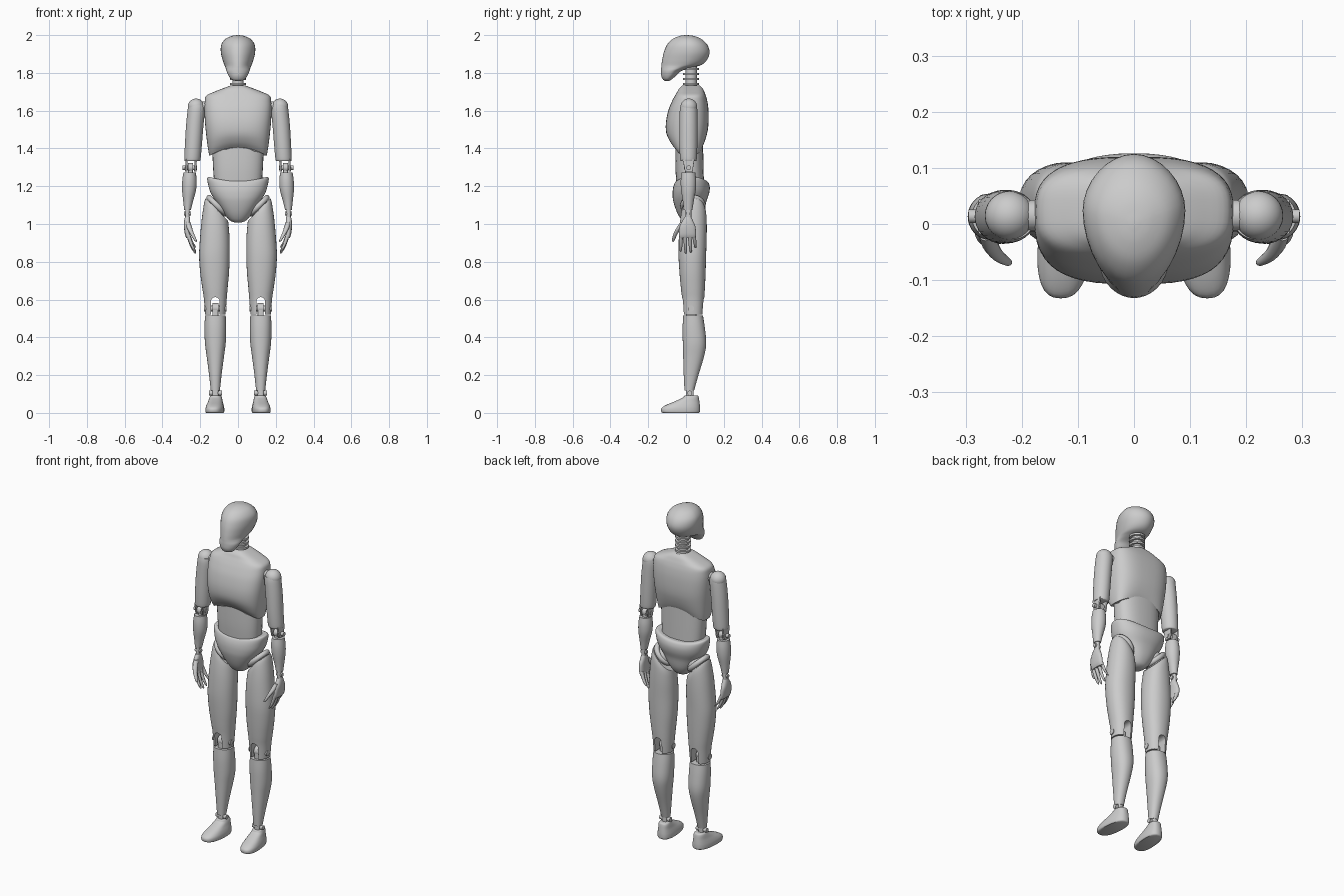
import bpy, bmesh, math
from mathutils import Matrix


def finish(name, bm, mirror=True, cutter=None, angle=40):
    me = bpy.data.meshes.new(name)
    bmesh.ops.recalc_face_normals(bm, faces=bm.faces)
    bm.to_mesh(me)
    bm.free()
    ob = bpy.data.objects.new(name, me)
    bpy.context.collection.objects.link(ob)
    if cutter:
        mod = ob.modifiers.new("slot", 'BOOLEAN')
        mod.operation, mod.object, mod.solver = 'DIFFERENCE', cutter, 'EXACT'
        bpy.context.view_layer.update()
        dg = bpy.context.evaluated_depsgraph_get()
        ob.data = bpy.data.meshes.new_from_object(ob.evaluated_get(dg))
        ob.modifiers.clear()
    bpy.ops.object.select_all(action='DESELECT')
    ob.select_set(True)
    bpy.context.view_layer.objects.active = ob
    bpy.ops.object.shade_smooth_by_angle(angle=math.radians(angle))
    if mirror:
        m = ob.modifiers.new("mirror", 'MIRROR')
        m.use_mirror_merge = False
    return ob


def spline(p, steps):
    """Catmull-Rom through section tuples."""
    out = []
    for i in range(len(p) - 1):
        a, b, c, d = p[max(i - 1, 0)], p[i], p[i + 1], p[min(i + 2, len(p) - 1)]
        for k in range(steps):
            t = k / steps
            out.append([0.5 * (2 * q + (r - o) * t + (2 * o - 5 * q + 4 * r - s) * t * t
                               + (3 * q - o - 3 * r + s) * t ** 3)
                        for o, q, r, s in zip(a, b, c, d)])
    return out + [list(p[-1])]


def loft(name, sections, mirror=True, n=32, power=2.0, mid=0.5, steps=4, warp=None, cutter=None):
    """Stack of superellipse rings; each section is (z, centre x, half width, front y, back y)."""
    bm = bmesh.new()
    rings = []
    for z, cx, rx, yf, yb in spline(sections, steps):
        yc = yf + mid * (yb - yf)
        ring = []
        for i in range(n):
            a = 2 * math.pi * i / n
            c, s = math.cos(a), math.sin(a)
            x = cx + rx * math.copysign(abs(c) ** (2 / power), c)
            ry = yb - yc if s > 0 else yc - yf
            y = yc + ry * math.copysign(abs(s) ** (2 / power), s)
            ring.append(bm.verts.new(warp(x, y, z) if warp else (x, y, z)))
        rings.append(ring)
    for r, q in zip(rings, rings[1:]):
        for i in range(n):
            j = (i + 1) % n
            bm.faces.new((r[i], r[j], q[j], q[i]))
    bm.faces.new(rings[0])
    bm.faces.new(rings[-1])
    return finish(name, bm, mirror, cutter)


def cyl(name, loc, r, depth, axis='Z', mirror=True):
    bm = bmesh.new()
    rot = Matrix.Rotation(math.pi / 2, 4, axis if axis != 'Z' else 'Y') if axis != 'Z' else Matrix()
    bmesh.ops.create_cone(bm, cap_ends=True, segments=24, radius1=r, radius2=r, depth=depth,
                          matrix=Matrix.Translation(loc) @ rot)
    return finish(name, bm, mirror)


def ball(name, loc, r):
    bm = bmesh.new()
    bmesh.ops.create_uvsphere(bm, u_segments=24, v_segments=16, radius=r, matrix=Matrix.Translation(loc))
    return finish(name, bm)


def pin(name, loc, r, width):  # cylinder lying along x
    return cyl(name, loc, r, width, 'Y')


# Head with overhanging jaw
loft("head", [(1.757, 0, .012, -.11, -.09), (1.765, 0, .034, -.122, -.077), (1.785, 0, .05, -.131, -.052),
              (1.81, 0, .061, -.132, -.025), (1.828, 0, .066, -.131, .03), (1.842, 0, .072, -.13, .082),
              (1.87, 0, .082, -.126, .112), (1.91, 0, .091, -.117, .125), (1.95, 0, .088, -.1, .112),
              (1.98, 0, .066, -.07, .08), (1.995, 0, .034, -.035, .045), (2.0, 0, .006, -.005, .008)],
     mirror=False, power=1.9, mid=.58)

# Neck column with discs
cyl("neck", (0, .027, 1.79), .03, .14, mirror=False)
for i in range(4):
    cyl("neck_disc", (0, .027, 1.742 + .026 * i), .043, .011, mirror=False)


# Chest with arched lower edge
def arch(x, y, z):
    w = max(0, min(1, (1.5 - z) / .14))
    return (x, y, z + w * .045 * (1 - min(1, (x / .15) ** 2)))


loft("chest", [(1.362, 0, .152, -.055, .085), (1.40, 0, .159, -.08, .097), (1.46, 0, .167, -.102, .11),
               (1.53, 0, .174, -.107, .119), (1.60, 0, .178, -.094, .119), (1.65, 0, .176, -.074, .113),
               (1.68, 0, .167, -.058, .105), (1.70, 0, .126, -.046, .097), (1.718, 0, .08, -.036, .088),
               (1.732, 0, .042, -.02, .075)],
     mirror=False, n=48, power=2.9, warp=arch)

# Abdomen
loft("abdomen", [(1.2, 0, .125, -.05, .095), (1.3, 0, .132, -.056, .093), (1.43, 0, .138, -.055, .09)],
     mirror=False, power=2.5)

# Pelvis with dipped waistband
loft("pelvis", [(1.008, 0, .018, 0, .05), (1.02, 0, .045, -.022, .072), (1.06, 0, .078, -.047, .095),
                (1.12, 0, .118, -.067, .108), (1.17, 0, .146, -.071, .122), (1.21, 0, .158, -.068, .126),
                (1.24, 0, .163, -.06, .12), (1.252, 0, .156, -.052, .11), (1.253, 0, .14, -.045, .1)],
     mirror=False, n=48, power=2.3,
     warp=lambda x, y, z: (x, y, z - max(0, z - 1.12) / .13 * .025 * (1 - (x / .165) ** 2)))

# Hip joint and slanted hip ring
ball("hip_ball", (.108, .038, 1.085), .058)
bm = bmesh.new()
tilt = Matrix.Translation((.11, .037, 1.097)) @ Matrix.Rotation(-math.pi / 4, 4, 'Y')
ring = []
for i in range(32):
    a = 2 * math.pi * i / 32
    row = []
    for k in range(10):
        b = 2 * math.pi * k / 10
        r = .06 + .015 * math.cos(b)
        row.append(bm.verts.new(tilt @ Matrix.Scale(1, 4) @ Matrix.Translation(
            (r * math.cos(a), .9 * r * math.sin(a), .015 * math.sin(b))).to_translation()))
    ring.append(row)
for i in range(32):
    for k in range(10):
        bm.faces.new((ring[i][k], ring[i - 1][k], ring[i - 1][k - 1], ring[i][k - 1]))
finish("hip_ring", bm)

# Knee slot cutter: box with rounded top
slot = loft("knee_slot_cutter", [(-.2, .12, .023, .48, .583), (.3, .12, .023, .48, .583)], mirror=False, n=4)
bm = bmesh.new()
pts = [(.097, .48), (.143, .48)] + [(.12 + .023 * math.cos(math.pi * i / 8), .59 + .023 * math.sin(math.pi * i / 8))
                                   for i in range(9)]
face = bm.faces.new([bm.verts.new((x, -.2, z)) for x, z in pts])
ext = bmesh.ops.extrude_face_region(bm, geom=[face])
bmesh.ops.translate(bm, vec=(0, .5, 0), verts=[v for v in ext["geom"] if isinstance(v, bmesh.types.BMVert)])
bpy.data.objects.remove(slot)
slot = finish("knee_slot_cutter", bm, mirror=False)
slot.hide_render = True


# Thigh with slanted top
def slant(x, y, z):
    w = max(0, min(1, (z - .88) / .18))
    return (x, y, z + w * (x - .112))


loft("thigh", [(.522, .12, .054, -.015, .09), (.6, .12, .06, -.02, .096), (.66, .122, .067, -.027, .1),
               (.75, .124, .077, -.035, .104), (.85, .125, .081, -.04, .107), (.96, .12, .075, -.036, .11),
               (1.04, .115, .066, -.027, .108), (1.075, .112, .06, -.018, .1)],
     power=2.2, warp=slant, cutter=slot)
bpy.data.objects.remove(slot)

# Knee joint
pin("knee_pin", (.12, .027, .553), .016, .118)
pin("knee_hinge", (.12, .027, .553), .028, .032)
loft("knee_tongue", [(.5, .12, .016, 0, .055), (.55, .12, .016, 0, .055)], power=6, steps=1)

# Shin
loft("shin", [(.118, .12, .024, -.008, .043), (.2, .12, .033, -.012, .066), (.3, .12, .046, -.015, .096),
              (.37, .12, .055, -.017, .107), (.45, .12, .057, -.018, .1), (.515, .12, .055, -.015, .09)],
     power=2.2)

# Ankle and foot
loft("ankle", [(.07, .12, .016, 0, .04), (.13, .12, .016, 0, .04)], power=4, steps=1)
pin("ankle_pin", (.12, .02, .105), .013, .068)
loft("foot", [(0, .12, .044, -.122, .067), (.006, .12, .048, -.131, .073), (.025, .12, .048, -.13, .074),
              (.042, .12, .044, -.105, .073), (.06, .12, .038, -.062, .071), (.08, .12, .033, -.018, .068),
              (.09, .12, .029, -.01, .064), (.093, .12, .022, -.003, .055)],
     power=2.5, warp=lambda x, y, z: (x - .08 * y, y, z))

# Shoulder and upper arm
pin("shoulder_axle", (.19, .015, 1.62), .028, .05)
ball("shoulder_ball", (.222, .015, 1.62), .044)
loft("upper_arm", [(1.333, .242, .038, -.026, .052), (1.345, .241, .043, -.031, .057),
                   (1.42, .236, .045, -.035, .06), (1.52, .229, .046, -.035, .061),
                   (1.6, .221, .046, -.033, .06), (1.63, .219, .044, -.028, .057)])

# Elbow fork, hinge and pin
for dx in (-.024, .024):
    loft("elbow_fork", [(1.278, .25 + dx, .006, -.005, .035), (1.345, .248 + dx, .006, -.018, .045)], power=5, steps=1)
loft("elbow_tongue", [(1.25, .253, .013, -.005, .035), (1.3, .251, .013, -.005, .035)], power=5, steps=1)
pin("elbow_hinge", (.252, .014, 1.298), .024, .026)
pin("elbow_pin", (.256, .014, 1.298), .012, .078)

# Forearm and wrist
loft("forearm", [(1.075, .267, .018, -.012, .034), (1.12, .264, .026, -.017, .041),
                 (1.18, .259, .037, -.026, .052), (1.23, .257, .038, -.028, .054), (1.272, .256, .033, -.023, .049)])
loft("wrist", [(1.02, .269, .011, -.005, .028), (1.085, .267, .011, -.005, .028)], power=3, steps=1)
pin("wrist_pin", (.268, .011, 1.055), .011, .036)

# Hand: palm, four curled fingers, thumb
loft("palm", [(.925, .263, .01, -.034, .05), (.945, .267, .014, -.037, .053), (.985, .27, .016, -.034, .05),
              (1.015, .269, .016, -.02, .038), (1.037, .268, .013, -.008, .028)], power=2.4, n=24)
for y, tip, dy in ((-.026, .853, -.002), (-.004, .843, .002), (.019, .848, .006), (.041, .875, .009)):
    h = .95 - tip
    loft("finger", [(tip, .224, .002, y + dy - .002, y + dy + .002),
                    (tip + .07 * h, .229, .006, y + dy - .006, y + dy + .006),
                    (tip + .4 * h, .246, .009, y + dy * .6 - .009, y + dy * .6 + .009),
                    (.95, .266, .011, y - .011, y + .011)], n=10, steps=3)
loft("thumb", [(.906, .221, .002, -.07, -.066), (.914, .225, .007, -.075, -.06), (.95, .244, .011, -.066, -.043),
               (.98, .257, .014, -.05, -.02), (1.01, .265, .012, -.03, 0)], n=12, steps=3)
